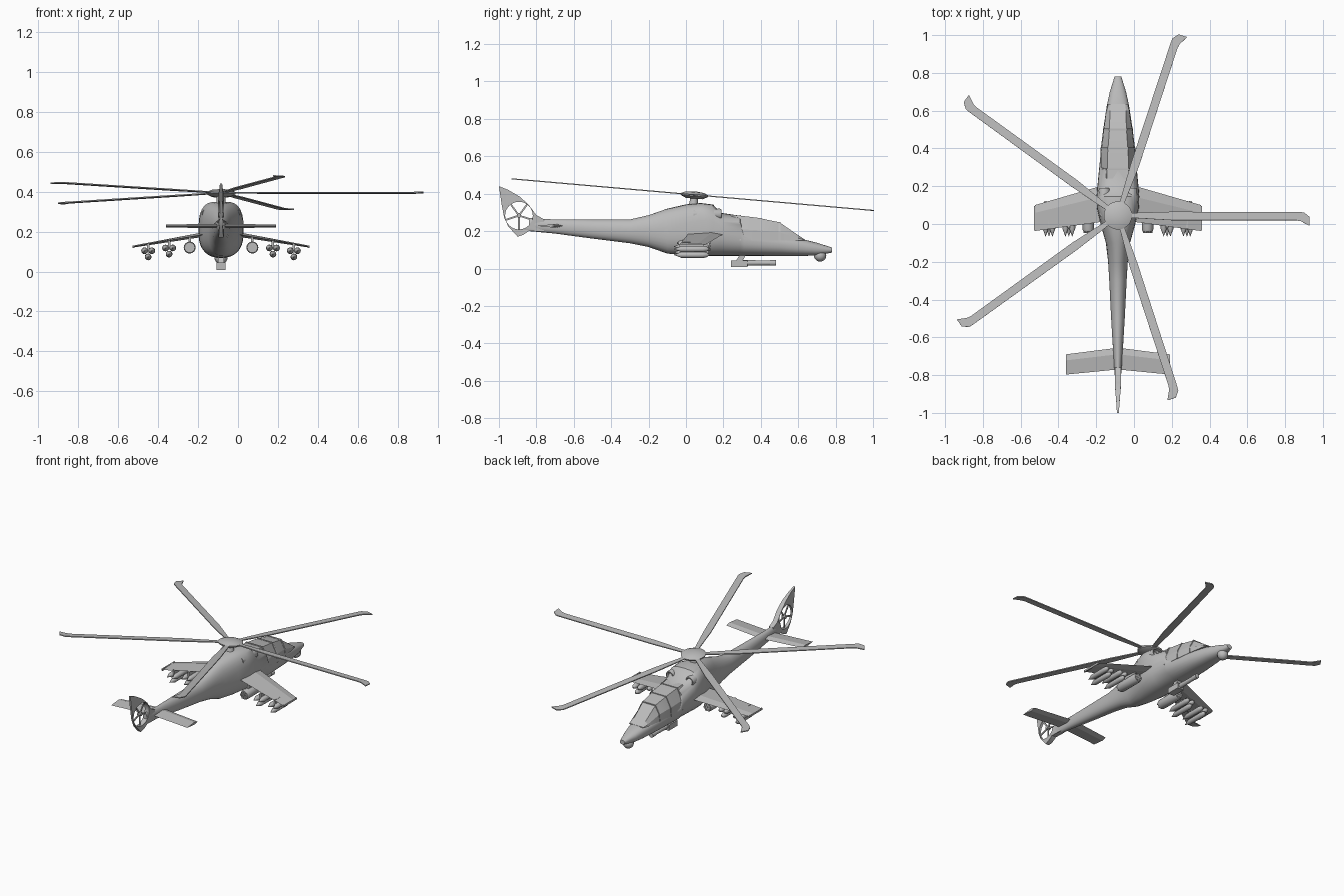
import bpy, bmesh, math
from math import sin, cos, pi, radians
from mathutils import Matrix, Vector

if "Cube" in bpy.data.objects:
    bpy.data.objects.remove(bpy.data.objects["Cube"])

AXIS = -0.085                     # centreline of the airframe
SIDES = (("left", 1), ("right", -1))

grey = bpy.data.materials.new("grey paint")
grey.use_nodes = True
grey.diffuse_color = (0.5, 0.5, 0.5, 1)
grey.node_tree.nodes["Principled BSDF"].inputs["Base Color"].default_value = grey.diffuse_color


def finish(name, bm, angle=35):
    bmesh.ops.recalc_face_normals(bm, faces=bm.faces)
    mesh = bpy.data.meshes.new(name)
    bm.to_mesh(mesh)
    bm.free()
    mesh.materials.append(grey)
    obj = bpy.data.objects.new(name, mesh)
    bpy.context.collection.objects.link(obj)
    bpy.ops.object.select_all(action='DESELECT')
    obj.select_set(True)
    bpy.context.view_layer.objects.active = obj
    bpy.ops.object.shade_smooth_by_angle(angle=radians(angle))
    return obj


def loft(name, rings, angle=35, matrix=Matrix()):
    """Skin a row of equal rings and cap both ends."""
    bm = bmesh.new()
    loops = [[bm.verts.new(matrix @ Vector(p)) for p in ring] for ring in rings]
    count = len(loops[0])
    for a, b in zip(loops, loops[1:]):
        for i in range(count):
            j = (i + 1) % count
            bm.faces.new((a[i], a[j], b[j], b[i]))
    bm.faces.new(loops[0])
    bm.faces.new(loops[-1])
    return finish(name, bm, angle)


def oval(y, low, mid, top, width, power, count=28):
    """Rounded hull section; power squares off the upper half."""
    ring = []
    for i in range(count):
        a = 2 * pi * i / count
        c, s = cos(a), sin(a)
        e = 2 / (power if s > 0 else 2.3)
        height = (top - mid) if s > 0 else (mid - low)
        ring.append((AXIS + width * math.copysign(abs(c) ** e, c), y,
                     mid + height * math.copysign(abs(s) ** e, s)))
    return ring


def lathe(name, profile, matrix, count=16, angle=35):
    """Spin (radius, height) points about the local z axis."""
    rings = [[(r * cos(2 * pi * i / count), r * sin(2 * pi * i / count), h)
              for i in range(count)] for r, h in profile]
    return loft(name, rings, angle, matrix)


def box(name, centre, size, matrix=Matrix()):
    bm = bmesh.new()
    bmesh.ops.create_cube(bm, size=1, matrix=matrix @ Matrix.Translation(centre)
                          @ Matrix.Diagonal((*size, 1)))
    return finish(name, bm)


def plate(name, outline, depth, matrix, hole=None):
    """Extruded flat outline with an optional round hole."""
    curve = bpy.data.curves.new(name, 'CURVE')
    curve.dimensions, curve.fill_mode, curve.extrude = '2D', 'BOTH', depth
    loops = [outline]
    if hole:
        hx, hy, r = hole
        loops.append([(hx + r * cos(pi * i / 16), hy + r * sin(pi * i / 16)) for i in range(32)])
    for pts in loops:
        spline = curve.splines.new('POLY')
        spline.points.add(len(pts) - 1)
        spline.use_cyclic_u = True
        for p, (x, y) in zip(spline.points, pts):
            p.co = (x, y, 0, 1)
    helper = bpy.data.objects.new(name + "_outline", curve)
    bpy.context.collection.objects.link(helper)
    bpy.context.view_layer.update()
    bm = bmesh.new()
    bm.from_mesh(helper.to_mesh())
    bmesh.ops.remove_doubles(bm, verts=bm.verts, dist=0.0001)
    bmesh.ops.transform(bm, matrix=matrix, verts=bm.verts)
    bpy.data.objects.remove(helper)
    return finish(name, bm)


def along_y(x, y, z):
    return Matrix.Translation((x, y, z)) @ Matrix.Rotation(-pi / 2, 4, 'X')


# Fuselage with tail boom and engine housing
hull = [
    (-.84, .2, .235, .27, .014, 2), (-.7, .187, .225, .262, .024, 2),
    (-.5, .16, .21, .262, .036, 2), (-.3, .135, .2, .262, .046, 2),
    (-.2, .115, .2, .285, .052, 2), (-.1, .08, .19, .32, .064, 2.2),
    (0, .07, .19, .343, .092, 2.8), (.08, .068, .19, .35, .11, 3.5),
    (.145, .068, .19, .342, .113, 3.5), (.185, .068, .19, .298, .11, 3),
    (.29, .068, .18, .282, .1, 2.6), (.31, .068, .15, .19, .098, 3),
    (.5, .067, .13, .175, .078, 3), (.62, .067, .115, .158, .06, 2.6),
    (.7, .07, .105, .138, .043, 2.3), (.78, .085, .1, .112, .018, 2)]
loft("fuselage", [oval(*s) for s in hull], 40)


# Faceted cockpit canopy
def canopy_ring(y, top, low_half, top_half):
    half = [(low_half, .15), (low_half * .95, .15 + (top - .15) * .45), (top_half, top)]
    return ([(AXIS + x, y, z) for x, z in half]
            + [(AXIS - x, y, z) for x, z in reversed(half)])


loft("canopy", [canopy_ring(*s) for s in (
    (.24, .288, .096, .058), (.38, .272, .093, .054), (.5, .247, .078, .045),
    (.6, .178, .062, .042), (.635, .155, .054, .04))], 15)

# Canopy frames
for y, top, low_half, top_half in ((.29, .286, .099, .06), (.4, .271, .093, .055),
                                   (.5, .25, .08, .047)):
    loft("canopy_frame", [canopy_ring(y - .005, top, low_half, top_half),
                          canopy_ring(y + .005, top, low_half, top_half)], 15)

# Engine intakes beside the cabin roof
for side, s in SIDES:
    lathe(side + "_engine_intake", [(.024, -.1), (.03, .04), (.026, .05), (.021, .05), (.019, .03)],
          along_y(AXIS + s * .072, .14, .29))

# Sensor ball under the nose
bm = bmesh.new()
bmesh.ops.create_uvsphere(bm, u_segments=16, v_segments=10, radius=.033,
                          matrix=Matrix.Translation((AXIS, .717, .07)))
finish("nose_sensor", bm, 60)

# Tail fin with a fan duct, thinner towards its trailing edge
fan_y, fan_z, fan_r = -.893, .283, .074
fin_matrix = Matrix(((0, 0, 1, AXIS), (1, 0, 0, 0), (0, 1, 0, 0), (0, 0, 0, 1)))
fin = plate("tail_fin", [
    (-1, .44), (-.985, .34), (-.972, .27), (-.95, .225), (-.9, .17), (-.87, .18), (-.84, .2),
    (-.76, .198), (-.76, .264), (-.8, .285), (-.84, .34), (-.89, .385), (-.95, .42)],
    .016, fin_matrix, (fan_y, fan_z, fan_r))
for v in fin.data.vertices:
    v.co.x = AXIS + (v.co.x - AXIS) * max(.35, min(1, (v.co.y + 1.04) / .18))

# Tail fan
fan_matrix = Matrix.Translation((AXIS, fan_y, fan_z)) @ Matrix.Rotation(pi / 2, 4, 'Y')
lathe("fan_hub", [(.012, -.012), (.012, .012)], fan_matrix)
for k in range(5):
    box("fan_blade", (fan_r / 2, 0, 0), (fan_r + .002, .009, .006),
        fan_matrix @ Matrix.Rotation(radians(72 * k), 4, 'Z'))


# Wings and stabilisers share one tapered panel
def panel(name, s, root, tip):
    rings = []
    for offset, front, back, z, thick in (root, tip):
        x, third = AXIS + s * offset, front + (back - front) * .3
        rings.append([(x, front, z), (x, third, z + thick), (x, back, z), (x, third, z - thick)])
    loft(name, rings, 10)


# Stores carried under each wing
def missile(name, x, z):
    lathe(name, [(.001, -.065), (.008, -.045), (.016, -.025), (.017, .09), (.013, .11), (.005, .122)],
          along_y(x, 0, z), 12)


for side, s in SIDES:
    panel(side + "_wing", s, (.06, .21, .015, .19, .012), (.44, .1, -.037, .125, .005))
    panel(side + "_stabiliser", s, (0, -.655, -.77, .228, .01), (.275, -.69, -.797, .228, .008))
    box(side + "_wing_tip", (AXIS + s * .44, .03, .125), (.008, .13, .012))
    pod_x = AXIS + s * .157
    lathe(side + "_rocket_pod", [(.026, -.04), (.03, -.03), (.03, .115), (.026, .125)],
          along_y(pod_x, 0, .12))
    box(side + "_pod_pylon", (pod_x, .05, .158), (.012, .1, .03))
    for k in range(7):
        r = .019 if k else 0
        lathe(side + "_rocket_tube", [(.006, -.047), (.006, .13)],
              along_y(pod_x + r * cos(k * pi / 3), 0, .12 + r * sin(k * pi / 3)), 8)
    for offset, z in ((.26, .118), (.365, .104)):
        x = AXIS + s * offset
        box(side + "_missile_rack", (x, .03, z + .014), (.012, .1, .045))
        for dx, dz in ((-.018, 0), (.018, 0), (0, -.031)):
            missile(side + "_missile", x + dx, z + dz)

# Chin gun
box("gun_housing", (AXIS, .285, .026), (.045, .09, .036))
lathe("gun_barrel", [(.016, .3), (.014, .38), (.012, .48)], along_y(AXIS, 0, .03))
box("gun_mount", (0, 0, 0), (.03, .03, .07),
    Matrix.Translation((AXIS, .295, .058)) @ Matrix.Rotation(radians(-30), 4, 'X'))
lathe("gun_muzzle", [(.015, .45), (.015, .482)], along_y(AXIS, 0, .03))

# Tilted main rotor
rotor = Matrix.Translation((AXIS, .045, .394)) @ Matrix.Rotation(radians(-5), 4, 'X')
lathe("rotor_mast", [(.032, -.07), (.022, -.04), (.022, 0)], rotor)
lathe("rotor_hub", [(.045, -.02), (.072, -.007), (.075, .003), (.05, .014), (.012, .018)],
      rotor, 24)
blade = [(.03, -.01), (.28, -.025), (.945, -.025), (.968, -.03), (1.015, -.055),
         (1.015, -.008), (.985, .016), (.963, .018), (.28, .02), (.03, .012)]
for k in range(5):
    plate("rotor_blade", blade, .003, rotor @ Matrix.Rotation(radians(72 * k), 4, 'Z'))
